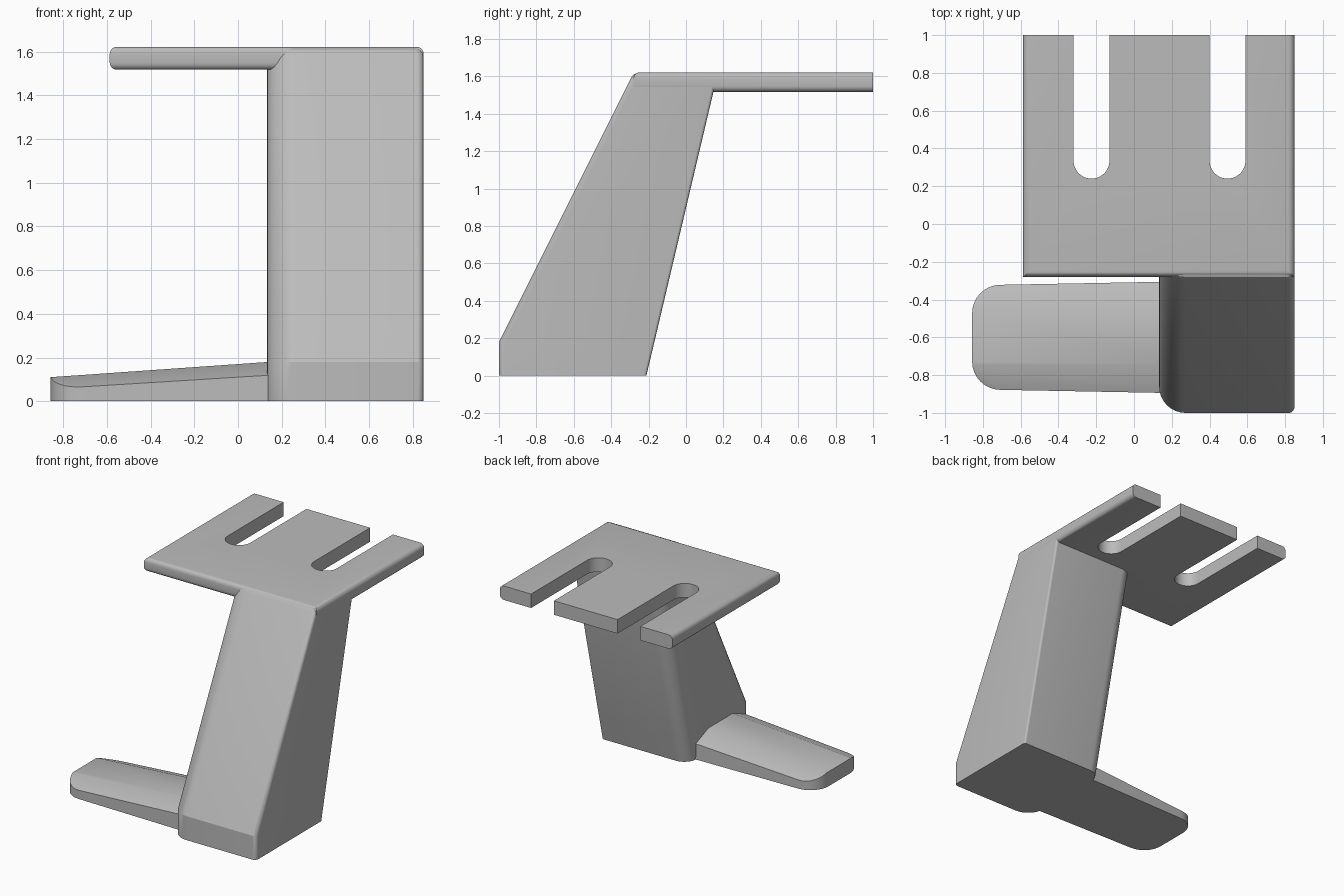
import bpy, bmesh
from math import radians, sin, cos
from mathutils import Vector

cube = bpy.data.objects.get("Cube")
if cube:
    bpy.data.objects.remove(cube)

GREY = (0.5, 0.5, 0.5, 1)
grey = bpy.data.materials.new("plain_grey")
grey.use_nodes = True
grey.diffuse_color = GREY
grey.node_tree.nodes["Principled BSDF"].inputs["Base Color"].default_value = GREY


def finish(bm, name):
    """Turn a bmesh into a shaded grey object."""
    bmesh.ops.recalc_face_normals(bm, faces=bm.faces)
    mesh = bpy.data.meshes.new(name)
    bm.to_mesh(mesh)
    bm.free()
    mesh.materials.append(grey)
    obj = bpy.data.objects.new(name, mesh)
    bpy.context.collection.objects.link(obj)
    bpy.ops.object.select_all(action="DESELECT")
    obj.select_set(True)
    bpy.context.view_layer.objects.active = obj
    bpy.ops.object.shade_smooth_by_angle(angle=radians(25))
    return obj


def arc(cx, cy, r, start, end, steps=8):
    angles = [radians(start + (end - start) * i / steps) for i in range(steps + 1)]
    return [(cx + r * cos(a), cy + r * sin(a)) for a in angles]


def rounded_rect(x0, x1, y0, y1, radii):
    """Outline with radii for front-right, back-right, back-left, front-left."""
    a, b, c, d = radii
    return (arc(x1 - a, y0 + a, a, -90, 0) + arc(x1 - b, y1 - b, b, 0, 90)
            + arc(x0 + c, y1 - c, c, 90, 180) + arc(x0 + d, y0 + d, d, 180, 270))


def prism(outline, z0, z1):
    bm = bmesh.new()
    face = bm.faces.new([bm.verts.new((x, y, z0)) for x, y in outline])
    top = bmesh.ops.extrude_face_region(bm, geom=[face], use_keep_orig=True)
    verts = [v for v in top["geom"] if isinstance(v, bmesh.types.BMVert)]
    bmesh.ops.translate(bm, verts=verts, vec=(0, 0, z1 - z0))
    return bm


# Leaning column: rounded sections lofted upwards (height, front, back, right)
sections = [(0, -1, -0.212, 0.849), (0.18, -1, -0.169, 0.849),
            (1.595, -0.292, 0.165, 0.849), (1.61, -0.28, 0.165, 0.84),
            (1.618, -0.26, 0.165, 0.825)]
bm = bmesh.new()
rings = []
for z, front, back, right in sections:
    outline = rounded_rect(0.133, right, front, back, (0.03, 0.015, 0.1, 0.14))
    rings.append([bm.verts.new((x, y, z)) for x, y in outline])
for low, high in zip(rings, rings[1:]):
    for i in range(len(low)):
        j = (i + 1) % len(low)
        bm.faces.new((low[i], low[j], high[j], high[i]))
bm.faces.new(rings[0])
bm.faces.new(rings[-1])
finish(bm, "column")

# Slotted top plate with softened front and side edges
LEFT, RIGHT, FRONT, BACK = -0.587, 0.85, -0.28, 1.0
outline = [(LEFT, BACK), (LEFT, FRONT), (RIGHT, FRONT), (RIGHT, BACK)]
for cx in (0.495, -0.225):
    outline += [(cx + 0.095, BACK)] + arc(cx, 0.335, 0.095, 0, -180, 20) + [(cx - 0.095, BACK)]
bm = prism(outline, 1.517, 1.622)


def on_rim(edge):
    a, b = (v.co for v in edge.verts)
    if abs(a.z - b.z) > 0.001:
        return False
    return any(abs(a[k] - p) + abs(b[k] - p) < 0.001
               for k, p in ((0, LEFT), (0, RIGHT), (1, FRONT)))


bmesh.ops.bevel(bm, geom=[e for e in bm.edges if on_rim(e)], offset=0.032,
                segments=5, profile=0.5, affect="EDGES", clamp_overlap=True)
finish(bm, "slotted_plate")

# Tapering foot: rounded slab trimmed by a sloped top and two side slopes
outline = [(0.3, -0.897), (0.3, -0.303)]
outline += arc(-0.707, -0.472, 0.15, 90, 180) + arc(-0.707, -0.728, 0.15, 180, 270)
bm = prism(outline, 0, 0.4)
for y, lean in ((-0.6, 0), (-0.745, -0.41), (-0.455, 0.41)):
    cut = bmesh.ops.bisect_plane(
        bm, geom=bm.verts[:] + bm.edges[:] + bm.faces[:], dist=1e-5,
        plane_co=Vector((0, y, 0.17)), plane_no=Vector((-0.07, lean, 1)), clear_outer=True)
    rim = [e for e in bm.edges if e.is_boundary]
    bmesh.ops.holes_fill(bm, edges=rim, sides=0)
finish(bm, "foot")
